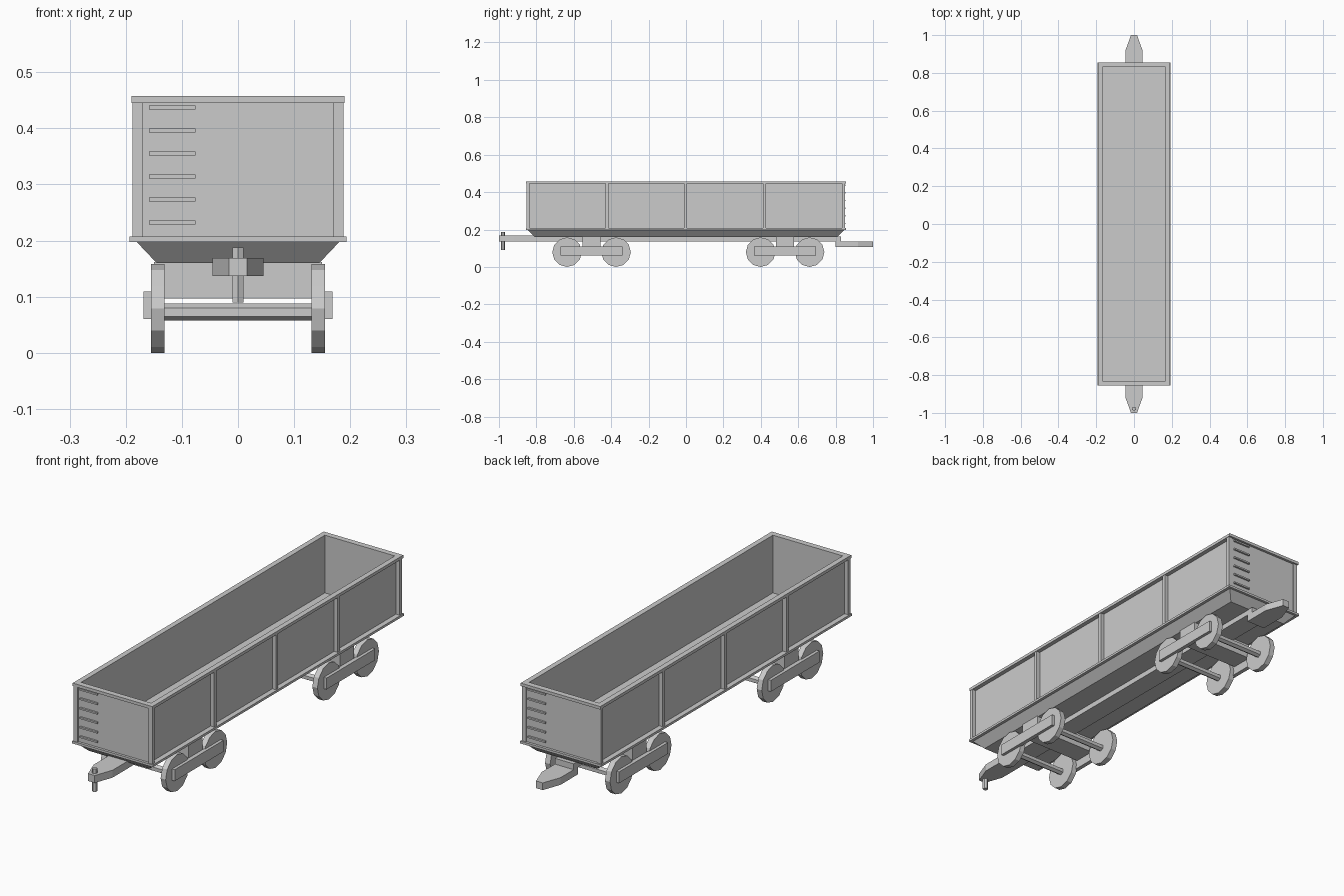
import bpy, bmesh, math
from mathutils import Matrix, Vector

cube = bpy.data.objects.get("Cube")
if cube:
    bpy.data.objects.remove(cube, do_unlink=True)

grey = bpy.data.materials.new("plain_grey")
grey.use_nodes = True
grey.diffuse_color = (0.6, 0.6, 0.6, 1)
grey.node_tree.nodes["Principled BSDF"].inputs["Base Color"].default_value = (0.6, 0.6, 0.6, 1)


def finish(name, bm):
    bmesh.ops.recalc_face_normals(bm, faces=bm.faces)
    mesh = bpy.data.meshes.new(name)
    bm.to_mesh(mesh)
    bm.free()
    mesh.materials.append(grey)
    obj = bpy.data.objects.new(name, mesh)
    bpy.context.collection.objects.link(obj)
    return obj


def box(name, xs, ys, zs):
    bm = bmesh.new()
    spans = (xs, ys, zs)
    size = [b - a for a, b in spans]
    mid = Vector([(a + b) / 2 for a, b in spans])
    bmesh.ops.create_cube(bm, size=1, matrix=Matrix.Translation(mid) @ Matrix.Diagonal((*size, 1)))
    return finish(name, bm)


def cylinder(name, radius, length, sides, centre, turn):
    bm = bmesh.new()
    bmesh.ops.create_cone(bm, cap_ends=True, segments=sides, radius1=radius, radius2=radius,
                          depth=length, matrix=Matrix.Translation(centre) @ turn)
    return finish(name, bm)


def loft(name, levels):
    """Stack rectangles given as half width, half length, height."""
    bm = bmesh.new()
    rings = [[bm.verts.new((sx * w, sy * l, z)) for sx, sy in ((-1, -1), (1, -1), (1, 1), (-1, 1))]
             for w, l, z in levels]
    for low, high in zip(rings, rings[1:]):
        for i in range(4):
            j = (i + 1) % 4
            bm.faces.new((low[i], low[j], high[j], high[i]))
    bm.faces.new(rings[0])
    bm.faces.new(rings[-1])
    return finish(name, bm)


def tongue(name, end, inner, z0, z1):
    """Coupling bar with a tapered tip."""
    bm = bmesh.new()
    outline = [(-0.045, inner), (0.045, inner), (0.045, 0.92), (0.016, 1), (-0.016, 1), (-0.045, 0.92)]
    face = bm.faces.new([bm.verts.new((x, end * y, z0)) for x, y in outline])
    top = bmesh.ops.extrude_face_region(bm, geom=[face])["geom"]
    bmesh.ops.translate(bm, verts=[v for v in top if isinstance(v, bmesh.types.BMVert)], vec=(0, 0, z1 - z0))
    return finish(name, bm)


# Sloped underframe with ledge
loft("underframe", [(0.145, 0.81, 0.16), (0.18, 0.845, 0.197), (0.193, 0.856, 0.197), (0.193, 0.856, 0.207)])

# Open tub: outer wall, top rim, inner wall and floor
loft("open_tub", [(0.171, 0.845, 0.207), (0.171, 0.845, 0.445), (0.19, 0.856, 0.445),
                  (0.19, 0.856, 0.458), (0.167, 0.831, 0.458), (0.167, 0.831, 0.209)])

# Upright posts along both sides
for side in (-1, 1):
    xs = sorted((side * 0.169, side * 0.188))
    for i in range(5):
        y = -0.845 + i * 0.4215
        box("side_post", xs, (y - 0.008, y + 0.008), (0.207, 0.445))

# Ladder rungs at opposite corners of the two ends
for end in (-1, 1):
    for i in range(6):
        z = 0.232 + i * 0.041
        box("ladder_rung", sorted((end * 0.076, end * 0.159)),
            sorted((end * 0.84, end * 0.853)), (z - 0.0035, z + 0.0035))

# Centre sill and couplings
box("centre_sill", (-0.045, 0.045), (-0.8, 0.83), (0.137, 0.162))
tongue("front_tongue", -1, 0.8, 0.137, 0.169)
tongue("rear_tongue", 1, 0.8, 0.106, 0.137)
cylinder("coupling_pin", 0.011, 0.098, 6, (0, -0.978, 0.139), Matrix())

# Two bogies
across = Matrix.Rotation(math.pi / 2, 4, "Y")
for centre in (-0.505, 0.53):
    box("bolster", (-0.15, 0.15), (centre - 0.048, centre + 0.048), (0.097, 0.162))
    for side in (-1, 1):
        box("bogie_side_frame", sorted((side * 0.15, side * 0.168)),
            (centre - 0.166, centre + 0.166), (0.06, 0.109))
    for offset in (-0.131, 0.131):
        y = centre + offset
        cylinder("axle", 0.0152, 0.28, 6, (0, y, 0.0725), across @ Matrix.Rotation(math.pi / 6, 4, "Z"))
        for side in (-1, 1):
            cylinder("wheel", 0.079, 0.024, 12, (side * 0.143, y, 0.079), across)
